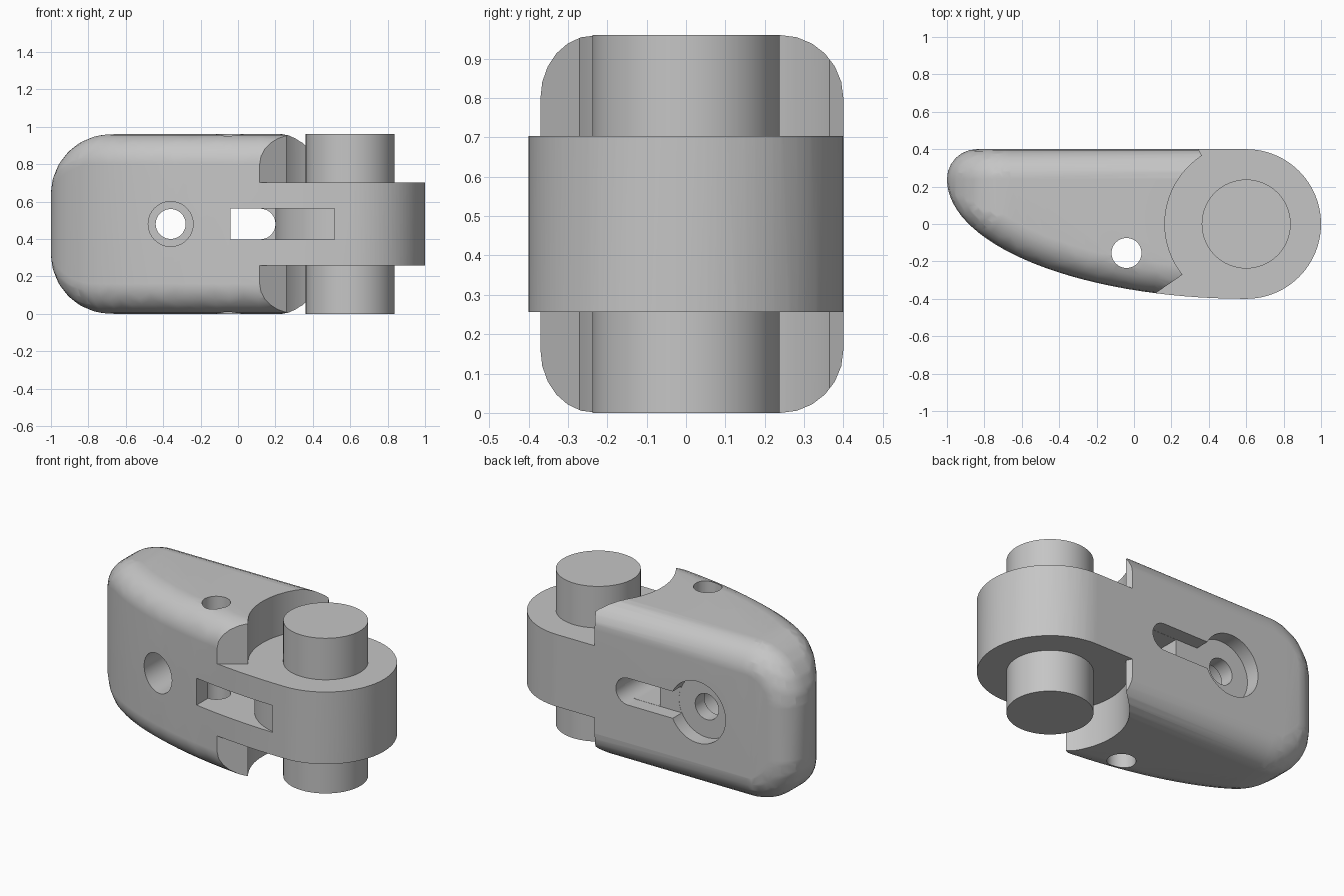
import bpy, bmesh
from math import sin, cos, pi, sqrt, atan2, radians

cube = bpy.data.objects.get("Cube")
if cube:
    bpy.data.objects.remove(cube, do_unlink=True)

MID = 0.48          # half of the height
PIN_X = 0.6         # hinge axis
FILLET = 0.16
LUG_R = 0.4

grey = bpy.data.materials.new("plain_grey")
grey.use_nodes = True
grey.diffuse_color = (0.56, 0.56, 0.56, 1)
grey.node_tree.nodes["Principled BSDF"].inputs["Base Color"].default_value = (0.56, 0.56, 0.56, 1)


def make_object(name, bm):
    bmesh.ops.recalc_face_normals(bm, faces=bm.faces)
    mesh = bpy.data.meshes.new(name)
    bm.to_mesh(mesh)
    bm.free()
    mesh.materials.append(grey)
    obj = bpy.data.objects.new(name, mesh)
    bpy.context.collection.objects.link(obj)
    return obj


def arc(cx, cy, r, a0, a1, n=48):
    """Points on an arc, angles in degrees."""
    steps = [radians(a0 + (a1 - a0) * i / n) for i in range(n + 1)]
    return [(cx + r * cos(a), cy + r * sin(a)) for a in steps]


def circle(cx, cy, r):
    return arc(cx, cy, r, 0, 360, 64)[:-1]


def prism(name, outline, axis, lo, hi):
    """Extrude an outline along z (outline is x, y) or along y (outline is x, z)."""
    bm = bmesh.new()
    place = (lambda p, d: (p[0], p[1], d)) if axis == "z" else (lambda p, d: (p[0], d, p[1]))
    rings = [[bm.verts.new(place(p, d)) for p in outline] for d in (lo, hi)]
    for ring in rings:
        bm.faces.new(ring)
    n = len(outline)
    for i in range(n):
        j = (i + 1) % n
        bm.faces.new((rings[0][i], rings[0][j], rings[1][j], rings[1][i]))
    return make_object(name, bm)


def slot(x0, x1, half):
    """Slot outline with a square left end and a round right end."""
    return [(x0, MID + half), (x0, MID - half)] + arc(x1 - half, MID, half, -90, 90, 24)


def ball(bm, x, y, z, turn):
    """Scatter fillet-sized ball points, cut flat at the hinge axis."""
    for i in range(13):
        lat = -pi / 2 + pi * i / 12
        for k in range(24 if 0 < i < 12 else 1):
            a = turn + 2 * pi * k / 24
            px = x + FILLET * cos(lat) * cos(a)
            bm.verts.new((min(px, PIN_X), y + FILLET * cos(lat) * sin(a), z + FILLET * sin(lat)))


# Rounded body: the hull of balls rolled along its front and back rims
bm = bmesh.new()
STEPS = 30
for i in range(STEPS + 1):
    t = pi / 2 * i / STEPS
    nx, ny = -cos(t) / 1.6, -sin(t) / 0.64
    length = sqrt(nx * nx + ny * ny)
    x = PIN_X - 1.6 * cos(t) - FILLET * nx / length
    y = 0.24 - 0.64 * sin(t) - FILLET * ny / length
    corner = max(0.0, -0.68 - x)
    h = FILLET + sqrt(max(0.0, FILLET ** 2 - corner ** 2))
    for z in (MID - h, MID + h):
        ball(bm, x, y, z, atan2(ny, nx))
        ball(bm, x, 0.24, z, 0)
# Round hinge end
for px, py in arc(PIN_X, 0, LUG_R, -90, 90):
    for z in (0.16, 0.8):
        bm.verts.new((px, py, z))
bmesh.ops.remove_doubles(bm, verts=bm.verts, dist=0.002)
bmesh.ops.convex_hull(bm, input=bm.verts, use_existing_faces=False)
bmesh.ops.delete(bm, geom=[v for v in bm.verts if not v.link_faces], context="VERTS")
body = make_object("hinge_body", bm)

# Clearance above and below the hinge lug, with radial ends
clearance = [(0.32, 0.45), (0.345, 0.4)] + arc(PIN_X, 0, 0.435, 123, 218.5)
clearance += [(0.13, -0.36), (0, -0.45), (0, -0.7), (1.2, -0.7), (1.2, 0.45)]
# Front pocket that runs out along the round lug
pocket = [(-0.04, 0)] + arc(PIN_X, 0, LUG_R, 180, 258) + [(0.517, -0.7), (-0.04, -0.7)]

cutters = [
    prism("upper_clearance", clearance, "z", 0.703, 1.2),
    prism("lower_clearance", clearance, "z", -0.2, 0.257),
    prism("cross_hole", circle(-0.04, -0.155, 0.08), "z", -0.2, 1.2),
    prism("front_pocket", pocket, "z", MID - 0.083, MID + 0.083),
    prism("through_slot", slot(-0.039, 0.2, 0.082), "y", -0.05, 0.7),
    prism("back_groove", slot(-0.36, 0.2, 0.083), "y", 0.311, 0.7),
    prism("back_recess", circle(-0.36, MID, 0.19), "y", 0.31, 0.7),
    prism("front_bore", circle(-0.36, MID, 0.12), "y", -0.7, 0.22),
    prism("bolt_hole", circle(-0.36, MID, 0.08), "y", -0.7, 0.7),
]
bpy.context.view_layer.objects.active = body
for cutter in cutters:
    cutter.hide_render = True
    mod = body.modifiers.new(cutter.name, "BOOLEAN")
    mod.operation = "DIFFERENCE"
    mod.solver = "EXACT"
    mod.object = cutter
    bpy.ops.object.modifier_apply(modifier=mod.name)
    bpy.data.objects.remove(cutter, do_unlink=True)

# Hinge pin
pin = prism("hinge_pin", circle(PIN_X, 0, 0.238), "z", 0, 2 * MID)

# Smooth shading with crisp edges
for obj in (body, pin):
    bpy.ops.object.select_all(action="DESELECT")
    obj.select_set(True)
    bpy.context.view_layer.objects.active = obj
    bpy.ops.object.shade_smooth_by_angle(angle=radians(28))
    weighted = obj.modifiers.new("even_normals", "WEIGHTED_NORMAL")
    weighted.keep_sharp = True
